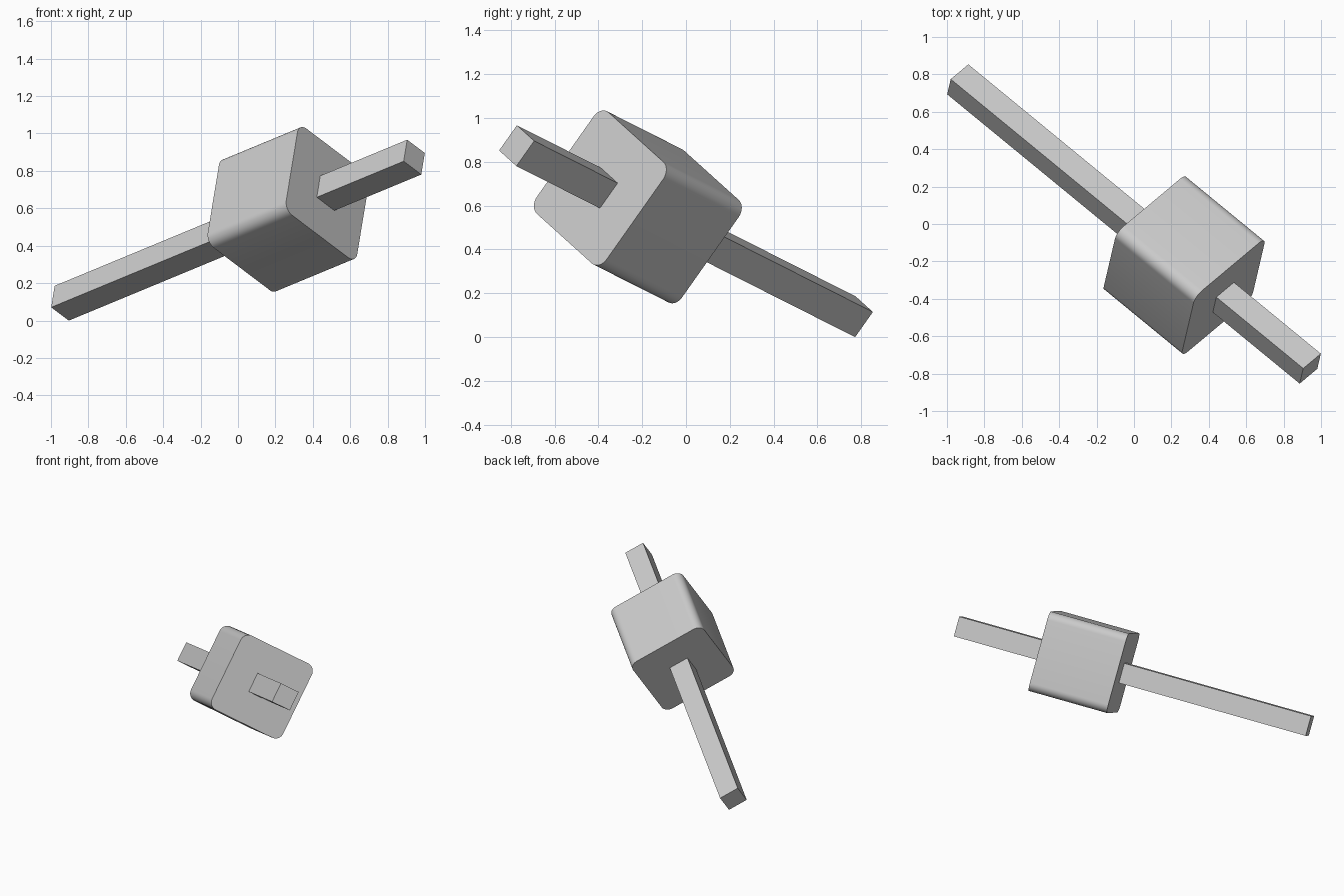
import bpy, bmesh, math
from mathutils import Vector, Matrix

if "Cube" in bpy.data.objects:
    bpy.data.objects.remove(bpy.data.objects["Cube"], do_unlink=True)

grey = bpy.data.materials.new("light_grey")
grey.use_nodes = True
COLOUR = (0.6, 0.6, 0.6, 1)
grey.diffuse_color = COLOUR
grey.node_tree.nodes["Principled BSDF"].inputs["Base Color"].default_value = COLOUR

# Tilted frame: local X runs along the handle
along = Vector((0.736, -0.604, 0.305)).normalized()
across = Vector((0.141, 0.565, 0.813)).cross(along).normalized()
up = along.cross(across)
frame = Matrix((along, across, up)).transposed().to_4x4()
MIDDLE = Vector((0, 0, 0.483))


def block(name, size, offset=0.0, radius=0.0):
    """Box centred on the handle axis, with its lengthwise edges rounded."""
    bm = bmesh.new()
    bmesh.ops.create_cube(bm, size=1)
    bmesh.ops.scale(bm, vec=size, verts=bm.verts)
    if radius:
        edges = [e for e in bm.edges
                 if abs(e.verts[0].co.x - e.verts[1].co.x) > 0.01]
        bmesh.ops.bevel(bm, geom=edges, offset=radius, segments=8,
                        profile=0.5, affect='EDGES')
    mesh = bpy.data.meshes.new(name)
    bm.to_mesh(mesh)
    bm.free()
    mesh.materials.append(grey)
    obj = bpy.data.objects.new(name, mesh)
    bpy.context.collection.objects.link(obj)
    obj.matrix_world = Matrix.Translation(MIDDLE + along * offset) @ frame
    if radius:
        bpy.ops.object.select_all(action='DESELECT')
        obj.select_set(True)
        bpy.context.view_layer.objects.active = obj
        bpy.ops.object.shade_smooth_by_angle(angle=math.radians(35))
    return obj


# Long square handle passing right through the head
block("handle", (2.56, 0.142, 0.142))
# Rounded head, set towards the front end
block("head", (0.57, 0.572, 0.572), offset=0.364, radius=0.06)
